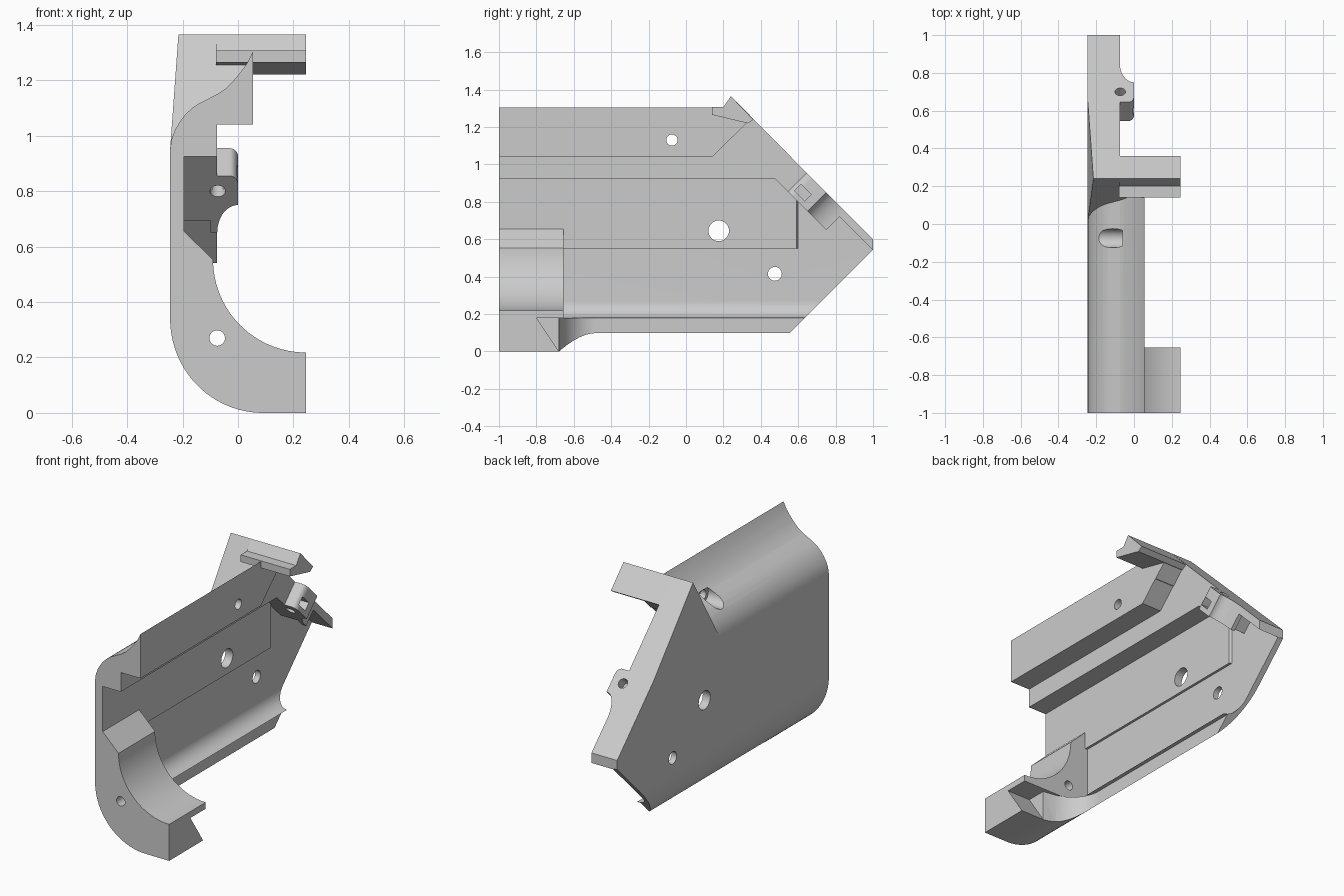
import bpy, bmesh
from math import sin, cos, pi, sqrt
from mathutils import Vector

if "Cube" in bpy.data.objects:
    bpy.data.objects.remove(bpy.data.objects["Cube"])

grey = bpy.data.materials.new("light_grey_plastic")
grey.use_nodes = True
grey.diffuse_color = (0.6, 0.6, 0.6, 1)
grey.node_tree.nodes["Principled BSDF"].inputs["Base Color"].default_value = (0.6, 0.6, 0.6, 1)


def loft(name, start, end):
    """Solid between two matching outlines."""
    bm = bmesh.new()
    a = [bm.verts.new(p) for p in start]
    b = [bm.verts.new(p) for p in end]
    bm.faces.new(a)
    bm.faces.new(b[::-1])
    n = len(a)
    for i in range(n):
        bm.faces.new((a[i], b[i], b[(i + 1) % n], a[(i + 1) % n]))
    bmesh.ops.recalc_face_normals(bm, faces=bm.faces)
    mesh = bpy.data.meshes.new(name)
    bm.to_mesh(mesh)
    bm.free()
    obj = bpy.data.objects.new(name, mesh)
    bpy.context.collection.objects.link(obj)
    mesh.materials.append(grey)
    return obj


def along_y(name, pts, lo, hi):
    return loft(name, [(x, lo, z) for x, z in pts], [(x, hi, z) for x, z in pts])


def along_x(name, pts, lo, hi):
    return loft(name, [(lo, y, z) for y, z in pts], [(hi, y, z) for y, z in pts])


def along_slope(name, pts, near, far):
    """Outline given as x and z on the sloping rear plane, pushed inward."""
    return loft(name, *[[(x, 1.6 - z - d, z - d) for x, z in pts] for d in (near, far)])


def arc(cx, cy, rx, ry, a0, a1, n=24):
    step = (a1 - a0) / n
    return [(cx + rx * cos(a0 + i * step), cy + ry * sin(a0 + i * step)) for i in range(n + 1)]


def circle(cx, cy, r):
    return arc(cx, cy, r, r, 0, 2 * pi, 32)[:-1]


def carve(obj, cutter, operation='DIFFERENCE'):
    mod = obj.modifiers.new("carve", 'BOOLEAN')
    mod.operation, mod.object, mod.solver = operation, cutter, 'EXACT'
    bpy.context.view_layer.objects.active = obj
    bpy.ops.object.modifier_apply(modifier=mod.name)
    bpy.data.objects.remove(cutter)


def drill(obj, y, z, r, lo=-0.5, hi=0.3):
    carve(obj, along_x("drill_cutter", circle(y, z, r), lo, hi))


parts = []

# Curved shoulder and rounded belly shared by the profiles
shoulder = [(-0.245, 0.95), (-0.24, 0.985), (-0.228, 1.02), (-0.21, 1.05), (-0.19, 1.077),
            (-0.165, 1.1), (-0.14, 1.117), (-0.11, 1.132), (-0.075, 1.15)]
neck = [(-0.075, 1.15), (-0.045, 1.17), (-0.015, 1.2), (0.01, 1.23), (0.035, 1.265), (0.055, 1.305)]
belly = arc(0.09, 0.34, 0.335, 0.34, 1.5 * pi, pi)
side_plan = [(-1, -0.1), (0.355, -0.1), (1, 0.545), (1, 0.6), (0.2, 1.4), (-1, 1.4)]

# Outer shell with its curled lower lip
inner = arc(-0.12, 0.27, 0.09, 0.09, pi, 1.41 * pi, 12)
shell = along_y("outer_shell", belly + shoulder + [(-0.075, 0.925), (-0.21, 0.925)]
                + inner + [(-0.12, 0.18), (0.09, 0.18)], -1, 1.1)
carve(shell, along_x("plan_cutter", side_plan, -0.5, 0.5), 'INTERSECT')
sweep = [(-0.145 + 0.235 * (1 - sqrt(1 - (i / 16) ** 2)), -0.48 - 0.2 * i / 16) for i in range(17)]
lip = [(-0.145, 1.2)] + sweep + [(0.4, -0.68), (0.4, 1.2)]
carve(shell, loft("lip_cutter", [(x, y, -0.1) for x, y in lip], [(x, y, 0.1801) for x, y in lip]))
parts.append(shell)

# Raised floor of the channel
floor = along_x("channel_floor", [(-1, 0.55), (0.59, 0.55), (0.59, 0.81), (0.48, 0.925), (-1, 0.925)],
                -0.225, -0.195)
for v in floor.data.vertices:
    if v.co.y > 0.58 and v.co.x < -0.2:
        v.co.y += 0.02
parts.append(floor)

# Upper rail
rail = along_y("upper_rail", neck + [(0.055, 1.04), (-0.075, 1.04)], -1, 0.5)
carve(rail, along_x("rail_cutter", [(-1, 1), (0.1, 1), (0.35, 1.25), (0.24, 1.36), (-1, 1.4)],
                    -0.3, 0.3), 'INTERSECT')
parts.append(rail)

# Through holes, the upper one counterbored from outside
for obj in (shell, rail):
    drill(obj, -0.075, 1.13, 0.03)
    drill(obj, -0.075, 1.13, 0.05, -0.5, -0.06)
for obj in (shell, floor):
    drill(obj, 0.175, 0.645, 0.055)
drill(shell, 0.475, 0.415, 0.037)

# Raised wedge at the top rear, tapering inward as it rises
wedge = along_x("rear_wedge", [(0.02, 0.95), (0.24, 1.365), (0.655, 0.945)], -0.245, -0.075)
for v in wedge.data.vertices:
    if v.co.z > 1.3 and v.co.x < -0.2:
        v.co.x = -0.215
parts.append(wedge)
parts.append(along_x("wedge_bridge", [(0.125, 1.15), (0.24, 1.365), (0.352, 1.248), (0.254, 1.15)],
                     -0.08, 0.055))

# Hook reaching across at the top
parts.append(along_x("top_hook", [(0.14, 1.307), (0.2, 1.307), (0.24, 1.365), (0.36, 1.24),
                                  (0.33, 1.22), (0.14, 1.265)], -0.08, 0.245))

# Rear rim following the slope
rim = along_x("rear_rim", [(0.35, 1.05), (0.705, 0.695), (0.775, 0.765), (1, 0.54), (1, 0.6),
                           (0.5, 1.1)], -0.225, -0.075)

# Pivot lug with a nut slot and a bore square to the slope
lug = along_slope("pivot_lug", [(-0.1, 0.955), (-0.03, 0.955)]
                  + arc(-0.03, 0.925, 0.03, 0.03, pi / 2, 0, 8)
                  + arc(0, 0.75, 0.075, 0.1, pi / 2, pi, 12) + [(-0.1, 0.75)], 0, 0.1)
for obj in (rim, lug):
    carve(obj, along_slope("slot_cutter", [(-0.105, 0.885), (0.1, 0.885), (0.1, 0.94), (-0.105, 0.94)],
                           0.045, 0.08))
    carve(obj, along_slope("bore_cutter", arc(-0.073, 0.9, 0.028, 0.02, 0, 2 * pi, 32)[:-1],
                           -0.1, 0.2))
    parts.append(obj)

# Front cradle block with curved seat, undercut and bore
cradle = along_y("front_cradle", [(0.245, 0)] + belly + [(-0.245, 0.655), (-0.195, 0.655)]
                 + arc(0.245, 0.553, 0.335, 0.335, pi, 1.5 * pi), -1, -0.655)
carve(cradle, along_x("undercut_cutter", [(-0.8, 0.18), (-0.673, -0.01), (-0.673, -0.1),
                                          (-0.5, -0.1), (-0.5, 0.18)], 0.05, 0.4))
carve(cradle, along_x("heel_cutter", [(-0.68, -0.1), (-0.5, -0.1), (-0.5, 0.18), (-0.68, 0.18)],
                      -0.14, 0.4))
carve(cradle, along_y("bore_cutter", circle(-0.075, 0.27, 0.028), -1.2, -0.5))
parts.append(cradle)

# Smooth the curves and keep the hard edges
bpy.ops.object.select_all(action='DESELECT')
for obj in parts:
    obj.select_set(True)
bpy.context.view_layer.objects.active = shell
bpy.ops.object.shade_smooth_by_angle(angle=0.5)
